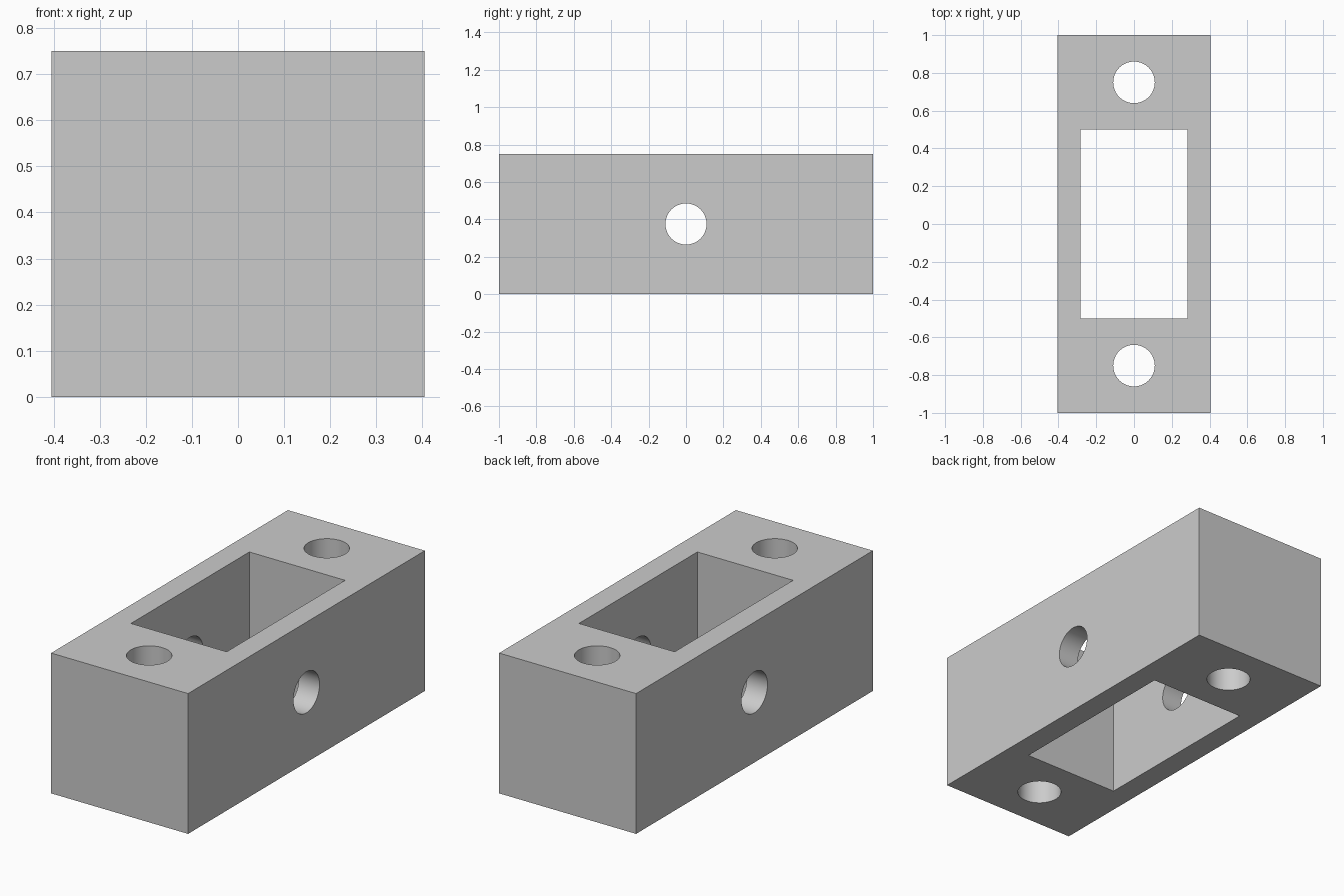
import bpy
import math

WIDTH, LENGTH, HEIGHT = 0.81, 2.0, 0.75
HOLE_RADIUS = 0.11

default_cube = bpy.data.objects.get("Cube")
if default_cube:
    bpy.data.objects.remove(default_cube, do_unlink=True)

grey = bpy.data.materials.new("plain grey")
grey.use_nodes = True
colour = (0.6, 0.6, 0.6, 1)
grey.diffuse_color = colour
grey.node_tree.nodes["Principled BSDF"].inputs["Base Color"].default_value = colour


def box(name, size):
    bpy.ops.mesh.primitive_cube_add(size=1, location=(0, 0, HEIGHT / 2))
    obj = bpy.context.object
    obj.name = name
    obj.scale = size
    bpy.ops.object.transform_apply(location=False, rotation=False, scale=True)
    obj.data.materials.append(grey)
    return obj


def drill(name, y, tilt=0):
    bpy.ops.mesh.primitive_cylinder_add(
        vertices=64, radius=HOLE_RADIUS, depth=2,
        location=(0, y, HEIGHT / 2), rotation=(0, tilt, 0))
    obj = bpy.context.object
    obj.name = name
    obj.data.materials.append(grey)
    return obj


# Solid block
block = box("mounting_block", (WIDTH, LENGTH, HEIGHT))

# Rectangular window, two upright bolt holes and one cross hole
cutters = [
    box("window_cutter", (0.566, 1.0, 2)),
    drill("front_hole_cutter", -0.75),
    drill("back_hole_cutter", 0.75),
    drill("cross_hole_cutter", 0, math.pi / 2),
]

bpy.ops.object.select_all(action="DESELECT")
block.select_set(True)
bpy.context.view_layer.objects.active = block
for cutter in cutters:
    cutter.hide_render = True
    cut = block.modifiers.new(cutter.name, "BOOLEAN")
    cut.operation = "DIFFERENCE"
    cut.solver = "EXACT"
    cut.object = cutter
    bpy.ops.object.modifier_apply(modifier=cut.name)
    bpy.data.objects.remove(cutter, do_unlink=True)

# Smooth hole walls, crisp block edges
bpy.ops.object.shade_smooth_by_angle(angle=math.radians(30))
